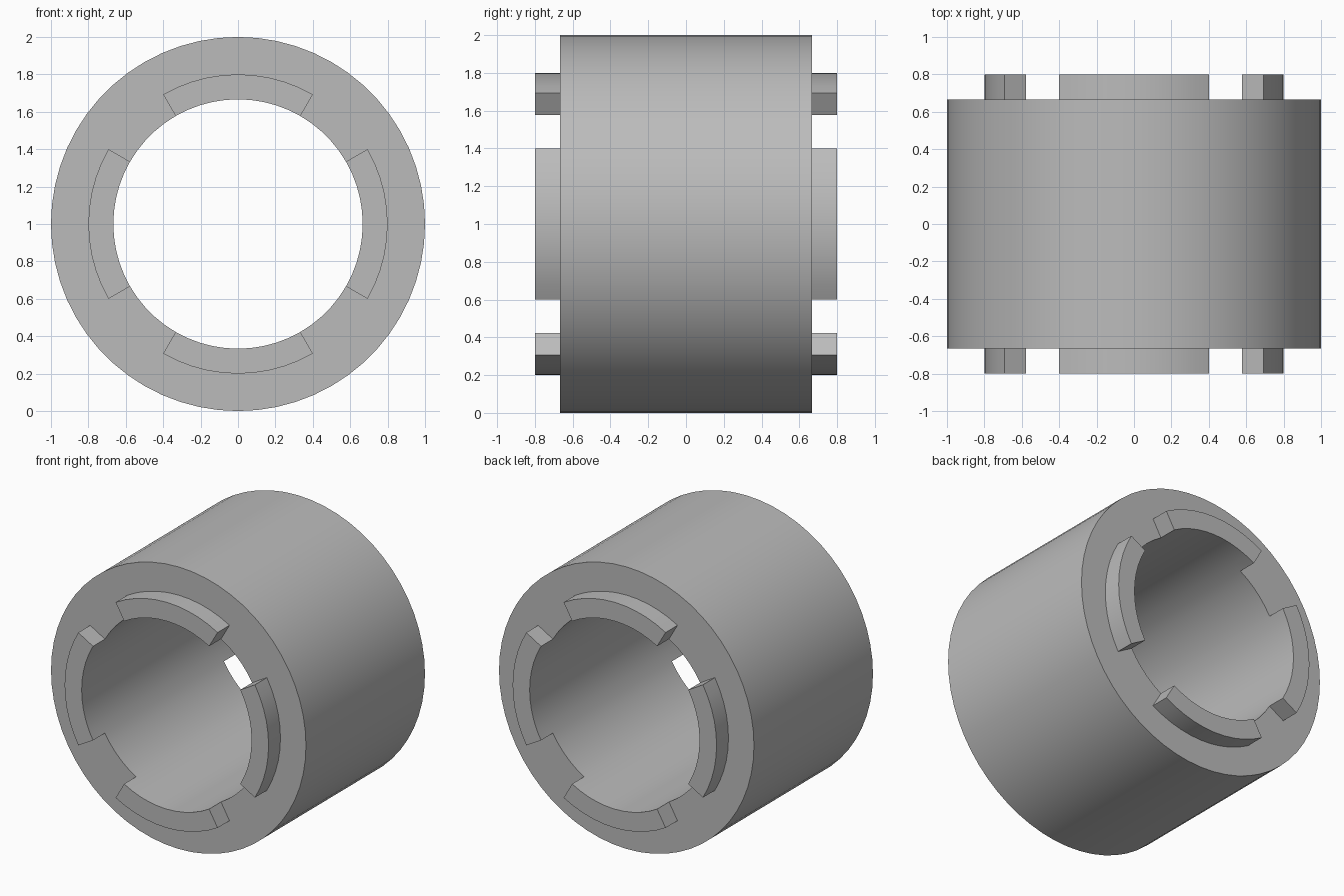
import bpy, bmesh, math
from mathutils import Vector, Matrix

cube = bpy.data.objects.get("Cube")
if cube:
    bpy.data.objects.remove(cube, do_unlink=True)

SEGMENTS = 60
OUTER, LUG, BORE = 1.0, 0.8, 2 / 3
HALF, LUG_END = 2 / 3, 0.8

grey = bpy.data.materials.new("plain grey")
grey.use_nodes = True
colour = (0.5, 0.5, 0.5, 1)
grey.diffuse_color = colour
grey.node_tree.nodes["Principled BSDF"].inputs["Base Color"].default_value = colour

# Sleeve: closed wall profile spun around the y axis
bm = bmesh.new()
profile = [(BORE, -HALF), (LUG, -HALF), (OUTER, -HALF),
           (OUTER, HALF), (LUG, HALF), (BORE, HALF)]
verts = [bm.verts.new((r, y, 0)) for r, y in profile]
edges = [bm.edges.new((verts[i - 1], verts[i])) for i in range(len(verts))]
bmesh.ops.spin(bm, geom=verts + edges, cent=(0, 0, 0), axis=(0, 1, 0),
               angle=math.tau, steps=SEGMENTS, use_merge=True)
bmesh.ops.remove_doubles(bm, verts=bm.verts, dist=0.0001)
bmesh.ops.recalc_face_normals(bm, faces=bm.faces)


# Lugs: four 60-degree sectors of the inner rim, raised on each end
def in_lug(face, side):
    c = face.calc_center_median()
    if c.y * side < HALF - 0.01 or math.hypot(c.x, c.z) > LUG:
        return False
    angle = math.degrees(math.atan2(c.z, c.x)) % 90
    return angle < 30 or angle > 60


for side in (-1, 1):
    faces = [f for f in bm.faces if in_lug(f, side)]
    raised = bmesh.ops.extrude_face_region(bm, geom=faces)["geom"]
    bmesh.ops.delete(bm, geom=[f for f in faces if f.is_valid], context="FACES")
    bmesh.ops.translate(bm, vec=(0, side * (LUG_END - HALF), 0),
                        verts=[g for g in raised if isinstance(g, bmesh.types.BMVert)])

# Merge each flat end and lug side into clean surfaces
bmesh.ops.recalc_face_normals(bm, faces=bm.faces)
bmesh.ops.translate(bm, vec=(0, 0, OUTER), verts=bm.verts)

mesh = bpy.data.meshes.new("coupling_sleeve")
bm.to_mesh(mesh)
bm.free()
mesh.materials.append(grey)
sleeve = bpy.data.objects.new("coupling_sleeve", mesh)
bpy.context.collection.objects.link(sleeve)
bpy.context.view_layer.objects.active = sleeve
sleeve.select_set(True)
bpy.ops.object.shade_smooth_by_angle(angle=math.radians(30))
